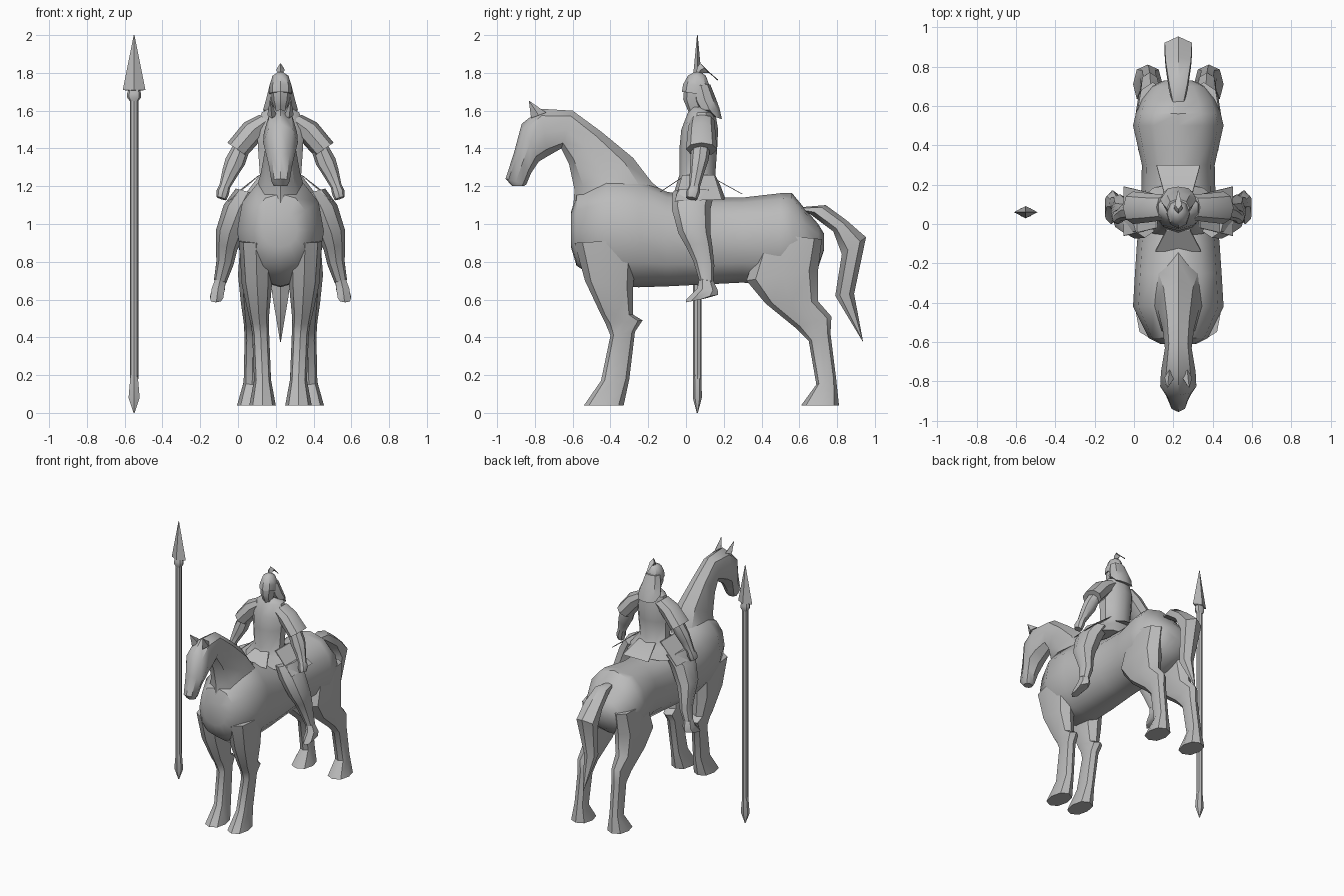
import bpy, bmesh, math
from mathutils import Vector

CX = 0.225  # centre line of horse and rider
mat = bpy.data.materials.new("plain_grey")
mat.diffuse_color = (0.5, 0.5, 0.5, 1)


def skin(name, rings, angle=40):
    """Join rings of points into a closed skin."""
    bm = bmesh.new()
    vs = [[bm.verts.new(p) for p in r] for r in rings]
    n = len(vs[0])
    for r0, r1 in zip(vs, vs[1:]):
        for i in range(n):
            j = (i + 1) % n
            bm.faces.new((r0[i], r0[j], r1[j], r1[i]))
    bm.faces.new(vs[0])
    bm.faces.new(vs[-1])
    bmesh.ops.remove_doubles(bm, verts=bm.verts, dist=0.0005)
    bmesh.ops.recalc_face_normals(bm, faces=bm.faces)
    me = bpy.data.meshes.new(name)
    bm.to_mesh(me)
    bm.free()
    ob = bpy.data.objects.new(name, me)
    bpy.context.collection.objects.link(ob)
    me.materials.append(mat)
    bpy.ops.object.select_all(action='DESELECT')
    ob.select_set(True)
    bpy.context.view_layer.objects.active = ob
    bpy.ops.object.shade_smooth_by_angle(angle=math.radians(angle))
    return ob


def loft(name, sections, n=8, axis=(1, 0, 0), side=1, power=1.0, angle=40):
    """Sections: front y,z, back y,z, half width, x offset."""
    ax = Vector((axis[0] * side, axis[1], axis[2]))
    rings = []
    for y1, z1, y2, z2, w, x in sections:
        a = Vector((CX + side * x, y1, z1))
        b = Vector((CX + side * x, y2, z2))
        ring = []
        for i in range(n):
            t = 2 * math.pi * i / n
            c, s = math.cos(t), math.sin(t)
            c = math.copysign(abs(c) ** power, c)
            s = math.copysign(abs(s) ** power, s)
            ring.append((a + b) / 2 + (b - a) / 2 * c + ax * w * s)
        rings.append(ring)
    return skin(name, rings, angle)


def panel(name, a, b, c, d, out):
    """Thin four-cornered cloth panel, a-b at the waist and c-d at the hem."""
    o = Vector(out) * 0.004
    pts = [Vector((CX + p[0], p[1], p[2])) for p in (a, b, c, d)]
    skin(name, [[p - o for p in pts], [p + o for p in pts]], 30)


# Horse barrel: sections run from chest to rump
loft("horse_body", [
    (-.61, .88, -.61, 1.06, .09, 0), (-.58, .78, -.58, 1.16, .15, 0),
    (-.42, .67, -.42, 1.25, .23, 0), (-.25, .665, -.25, 1.24, .22, 0),
    (-.10, .67, -.10, 1.17, .21, 0), (.10, .68, .10, 1.14, .19, 0),
    (.30, .69, .30, 1.14, .185, 0), (.50, .67, .50, 1.163, .23, 0),
    (.57, .68, .56, 1.165, .215, 0), (.64, .72, .63, 1.08, .19, 0),
    (.70, .77, .70, 1.0, .14, 0), (.73, .86, .73, .95, .07, 0)],
    n=12, power=.9)

# Neck and head in one piece, from withers to muzzle
loft("horse_neck_and_head", [
    (-.61, .92, -.12, 1.17, .18, 0), (-.60, 1.05, -.18, 1.22, .145, 0),
    (-.59, 1.18, -.28, 1.35, .105, 0), (-.62, 1.32, -.45, 1.49, .08, 0),
    (-.66, 1.40, -.60, 1.60, .068, 0), (-.73, 1.36, -.77, 1.61, .088, 0),
    (-.78, 1.33, -.87, 1.53, .092, 0), (-.82, 1.27, -.91, 1.38, .065, 0),
    (-.845, 1.21, -.955, 1.24, .048, 0), (-.86, 1.20, -.92, 1.20, .035, 0)], n=8)

# Tail
loft("horse_tail", [
    (.60, 1.07, .62, 1.09, .03, 0), (.66, 1.05, .74, 1.10, .055, 0),
    (.78, .96, .85, 1.02, .075, 0), (.825, .84, .953, .93, .08, 0),
    (.79, .62, .89, .63, .05, 0), (.937, .375, .938, .375, .002, 0)], n=6)

for s, tag in ((-1, "left"), (1, "right")):
    # Horse legs and ears
    loft(f"front_leg_{tag}", [
        (-.59, .90, -.26, .92, .09, .13), (-.535, .70, -.28, .66, .08, .125),
        (-.45, .52, -.28, .52, .055, .115), (-.425, .47, -.23, .49, .05, .11),
        (-.40, .41, -.27, .43, .045, .105), (-.45, .17, -.30, .18, .045, .095),
        (-.54, .04, -.33, .04, .07, .095)], side=s, power=.85)
    loft(f"hind_leg_{tag}", [
        (.40, .95, .72, .92, .08, .13), (.32, .70, .70, .76, .09, .135),
        (.42, .58, .70, .59, .07, .14), (.58, .45, .77, .51, .05, .145),
        (.65, .38, .765, .42, .045, .145), (.69, .15, .795, .18, .045, .15),
        (.61, .04, .81, .04, .075, .155)], side=s, power=.85)
    loft(f"horse_ear_{tag}", [
        (-.82, 1.56, -.74, 1.59, .025, .045), (-.832, 1.652, -.83, 1.652, .002, .055)],
        n=4, side=s)

    # Rider arms: wide sleeve, forearm, hand
    loft(f"sleeve_{tag}", [
        (.02, 1.55, .15, 1.55, .05, .07), (.01, 1.50, .155, 1.50, .065, .14),
        (0, 1.395, .165, 1.395, .062, .23)], axis=(.82, 0, .57), side=s)
    loft(f"forearm_{tag}", [
        (.03, 1.42, .13, 1.42, .045, .20), (.02, 1.32, .12, 1.34, .055, .24),
        (.02, 1.27, .10, 1.28, .045, .265), (.015, 1.20, .075, 1.20, .03, .295),
        (0, 1.17, .075, 1.17, .035, .305), (.0, 1.14, .06, 1.13, .028, .312)],
        axis=(.93, 0, .3), side=s)

    # Rider legs and boots
    loft(f"rider_leg_{tag}", [
        (-.07, 1.17, .15, 1.17, .07, .17), (-.075, 1.08, .13, 1.08, .085, .22),
        (-.04, .95, .13, .95, .075, .27), (.0, .88, .14, .88, .06, .285),
        (.04, .80, .15, .78, .047, .295), (.07, .70, .145, .69, .034, .32)],
        axis=(.95, 0, .25), side=s)
    loft(f"boot_{tag}", [
        (.07, .71, .145, .70, .033, .318), (.06, .66, .17, .645, .04, .33),
        (0, .60, .17, .625, .04, .338), (0, .585, .10, .605, .03, .342)],
        n=6, side=s)

    # Side flap of the coat
    panel(f"coat_flap_{tag}", (s * .11, -.02, 1.26), (s * .11, .15, 1.26),
          (s * .275, .19, 1.13), (s * .275, -.06, 1.12), (s, 0, 0))

# Rider torso and coat skirt
loft("rider_torso", [
    (.03, 1.62, .12, 1.62, .05, 0), (.01, 1.59, .155, 1.59, .105, 0),
    (-.025, 1.50, .17, 1.50, .13, 0), (-.035, 1.40, .165, 1.40, .125, 0),
    (-.035, 1.26, .155, 1.26, .115, 0), (-.05, 1.21, .18, 1.21, .155, 0),
    (-.075, 1.13, .21, 1.13, .22, 0)], n=10)
panel("coat_front", (-.06, -.03, 1.24), (.06, -.03, 1.24),
      (.115, -.135, 1.17), (-.115, -.135, 1.17), (0, 1, 0))
panel("coat_back", (-.07, .15, 1.24), (.07, .15, 1.24),
      (.11, .295, 1.16), (-.11, .295, 1.16), (0, 1, 0))

# Head, helmet, neck guard and plume
loft("rider_head", [
    (.02, 1.58, .10, 1.58, .035, 0), (0, 1.625, .10, 1.62, .038, 0),
    (-.015, 1.66, .11, 1.66, .05, 0), (-.01, 1.72, .11, 1.72, .052, 0)])
loft("helmet", [
    (-.022, 1.70, .125, 1.68, .06, 0), (-.015, 1.74, .125, 1.73, .058, 0),
    (.01, 1.785, .105, 1.785, .042, 0), (.045, 1.805, .075, 1.805, .012, 0)])
loft("neck_guard", [
    (.03, 1.73, .128, 1.74, .058, 0), (.04, 1.65, .16, 1.66, .078, 0),
    (.07, 1.60, .178, 1.61, .092, 0), (.13, 1.575, .19, 1.555, .075, 0)])
loft("plume", [
    (.05, 1.79, .07, 1.79, .008, 0), (.06, 1.83, .095, 1.80, .022, 0),
    (.075, 1.852, .12, 1.80, .018, 0), (.165, 1.76, .17, 1.765, .003, 0)], n=4)


# Lance standing beside the horse: rows of height, half width, half depth
def turned(name, rows, n, angle=40):
    loft(name, [(.06 - d, z, .06 + d, z, w, -.775) for z, w, d in rows],
         n=n, angle=angle)


turned("lance_shaft", [(.18, .022, .022), (1.68, .022, .022)], 8)
turned("lance_butt", [(0, .003, .003), (.08, .034, .024), (.2, .022, .022)], 6)
turned("lance_collar", [(1.65, .022, .022), (1.67, .037, .028), (1.69, .037, .028),
                        (1.72, .028, .02)], 8)
turned("lance_blade", [(1.705, .03, .02), (1.71, .06, .031), (1.84, .034, .017),
                       (2.0, .002, .002)], 4, 20)
